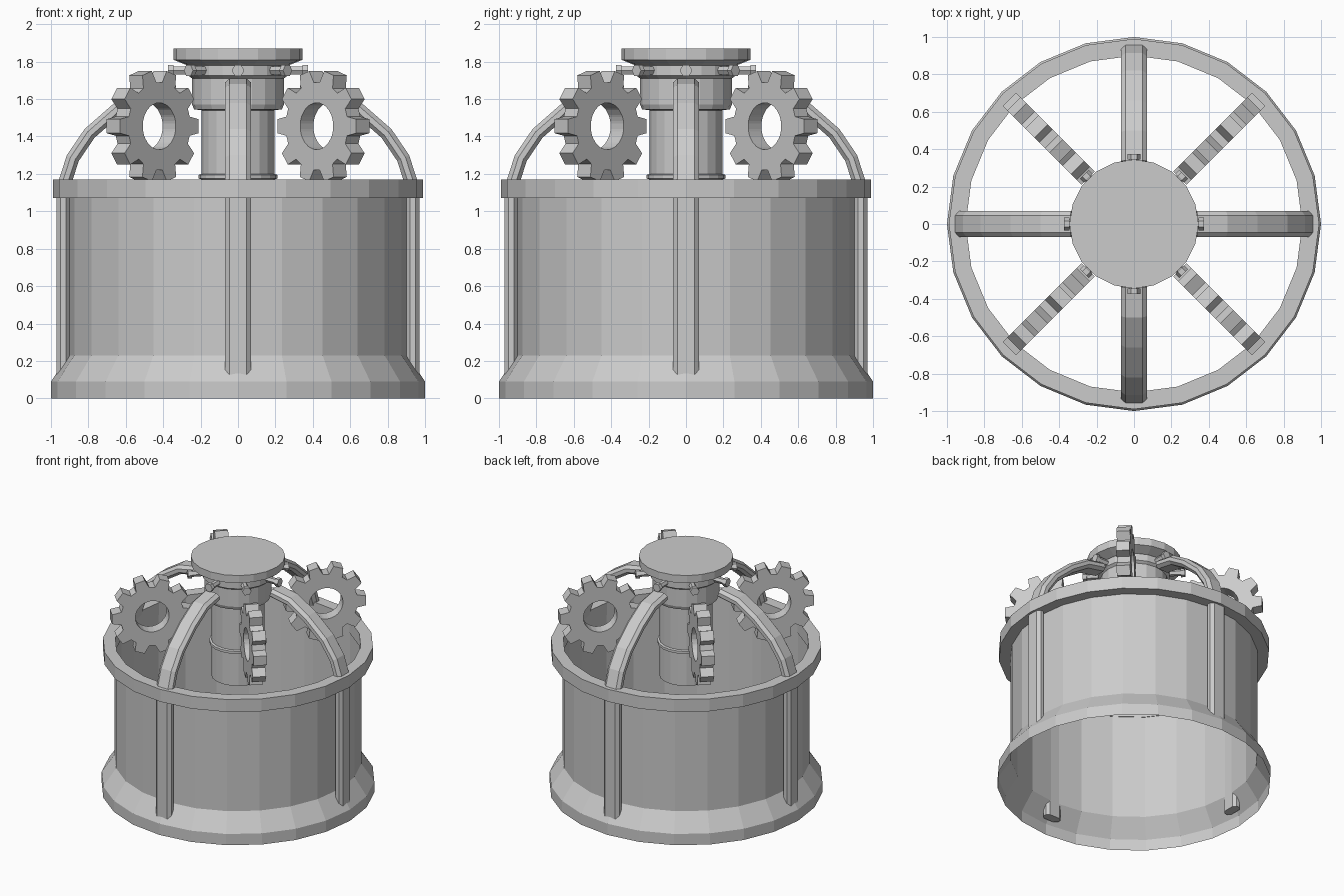
import bpy, bmesh, math
from mathutils import Matrix, Vector

if "Cube" in bpy.data.objects:
    bpy.data.objects.remove(bpy.data.objects["Cube"])

grey = bpy.data.materials.new("plain_grey")
grey.diffuse_color = (0.6, 0.6, 0.6, 1)
grey.use_nodes = True
grey.node_tree.nodes["Principled BSDF"].inputs["Base Color"].default_value = grey.diffuse_color


def finish(name, bm, recalc=True):
    if recalc:
        bmesh.ops.recalc_face_normals(bm, faces=bm.faces)
    me = bpy.data.meshes.new(name)
    bm.to_mesh(me)
    bm.free()
    me.materials.append(grey)
    ob = bpy.data.objects.new(name, me)
    bpy.context.collection.objects.link(ob)
    return ob


def lathe(name, profile, sides, closed=False, caps=False):
    """Turn (radius, z) points around the z axis."""
    bm = bmesh.new()
    rings = []
    for r, z in profile:
        rings.append([bm.verts.new((r * math.cos(math.tau * i / sides),
                                    r * math.sin(math.tau * i / sides), z))
                      for i in range(sides)])
    pairs = list(zip(rings, rings[1:]))
    if closed:
        pairs.append((rings[-1], rings[0]))
    for a, b in pairs:
        for i in range(sides):
            j = (i + 1) % sides
            bm.faces.new((a[i], a[j], b[j], b[i]))
    if caps:
        bm.faces.new(rings[0][::-1])
        bm.faces.new(rings[-1])
    return finish(name, bm, closed or caps)


def around(ob, count, start=0.0):
    """Place linked copies at equal angles about z."""
    for k in range(count):
        o = ob if k == 0 else ob.copy()
        if k:
            bpy.context.collection.objects.link(o)
        o.matrix_world = Matrix.Rotation(start + math.tau * k / count, 4, 'Z') @ Matrix.Identity(4)
        o.name = f"{ob.name.split('.')[0]}" if k == 0 else o.name


# Open drum wall with flared foot, and the rim hoop
lathe("drum_wall", [(1.0, 0), (1.0, 0.09), (0.905, 0.23), (0.905, 1.17)], 24)
lathe("rim_hoop", [(0.90, 1.07), (0.99, 1.07), (0.99, 1.17), (0.90, 1.17)], 24, closed=True)

# Central column, collar and cap
lathe("column", [(0.195, 0.91), (0.195, 1.17), (0.21, 1.175), (0.21, 1.195), (0.195, 1.20),
                 (0.195, 1.54), (0.235, 1.545), (0.245, 1.57), (0.245, 1.71), (0.265, 1.725),
                 (0.265, 1.78)], 20, caps=True)
lathe("cap", [(0.27, 1.78), (0.345, 1.81), (0.345, 1.87)], 20, caps=True)


# Ribs: chamfered bar swept up the wall and over towards the hub
def rib():
    path = [(0.97, 0.11), (0.97, 1.13), (0.915, 1.30), (0.82, 1.44), (0.66, 1.58),
            (0.50, 1.68), (0.34, 1.71)]
    section = [(0.045, 0), (0.07, 0.022), (0.07, 0.05), (0.045, 0.07),
               (-0.045, 0.07), (-0.07, 0.05), (-0.07, 0.022), (-0.045, 0)]
    pts = [Vector(p) for p in path]
    bm = bmesh.new()
    rings = []
    for i, p in enumerate(pts):
        dirs = []
        if i:
            dirs.append((p - pts[i - 1]).normalized())
        if i < len(pts) - 1:
            dirs.append((pts[i + 1] - p).normalized())
        t = sum(dirs, Vector((0, 0))).normalized()
        inward = Vector((-t.y, t.x)) / t.dot(dirs[0])
        rings.append([bm.verts.new((p.x + inward.x * d, w, p.y + inward.y * d))
                      for w, d in section])
    n = len(section)
    for a, b in zip(rings, rings[1:]):
        for i in range(n):
            bm.faces.new((a[i], a[(i + 1) % n], b[(i + 1) % n], b[i]))
    bm.faces.new(rings[0])
    bm.faces.new(rings[-1])
    return finish("rib", bm)


around(rib(), 4)


# Gears: ten teeth, round bore, standing in radial planes
def gear():
    teeth, half, cx, cz = 10, 0.05, 0.645, 1.455
    outline = []
    for k in range(teeth):
        a = math.tau * k / teeth
        for r, off in ((0.235, -0.22), (0.30, -0.125), (0.30, 0.125), (0.235, 0.22)):
            outline.append((r, a + off))
    bm = bmesh.new()

    def loop(y, bore):
        return [bm.verts.new((cx + (0.125 if bore else r) * math.cos(a), y,
                              cz + (0.125 if bore else r) * math.sin(a))) for r, a in outline]
    loops = [loop(-half, False), loop(half, False), loop(half, True), loop(-half, True)]
    n = len(outline)
    for q in range(4):
        a, b = loops[q], loops[(q + 1) % 4]
        for i in range(n):
            j = (i + 1) % n
            bm.faces.new((a[i], a[j], b[j], b[i]))
    return finish("gear", bm)


around(gear(), 4, math.pi / 4)


# Hexagonal pegs around the neck
def peg():
    bm = bmesh.new()
    turn = Matrix.Rotation(math.pi / 2, 4, 'Y')
    for radius, x0, x1 in ((0.024, 0.2, 0.345), (0.034, 0.345, 0.375)):
        bmesh.ops.create_cone(bm, cap_ends=True, segments=6, radius1=radius, radius2=radius,
                              depth=x1 - x0,
                              matrix=Matrix.Translation(((x0 + x1) / 2, 0, 1.753)) @ turn)
    return finish("peg", bm)


around(peg(), 8)
